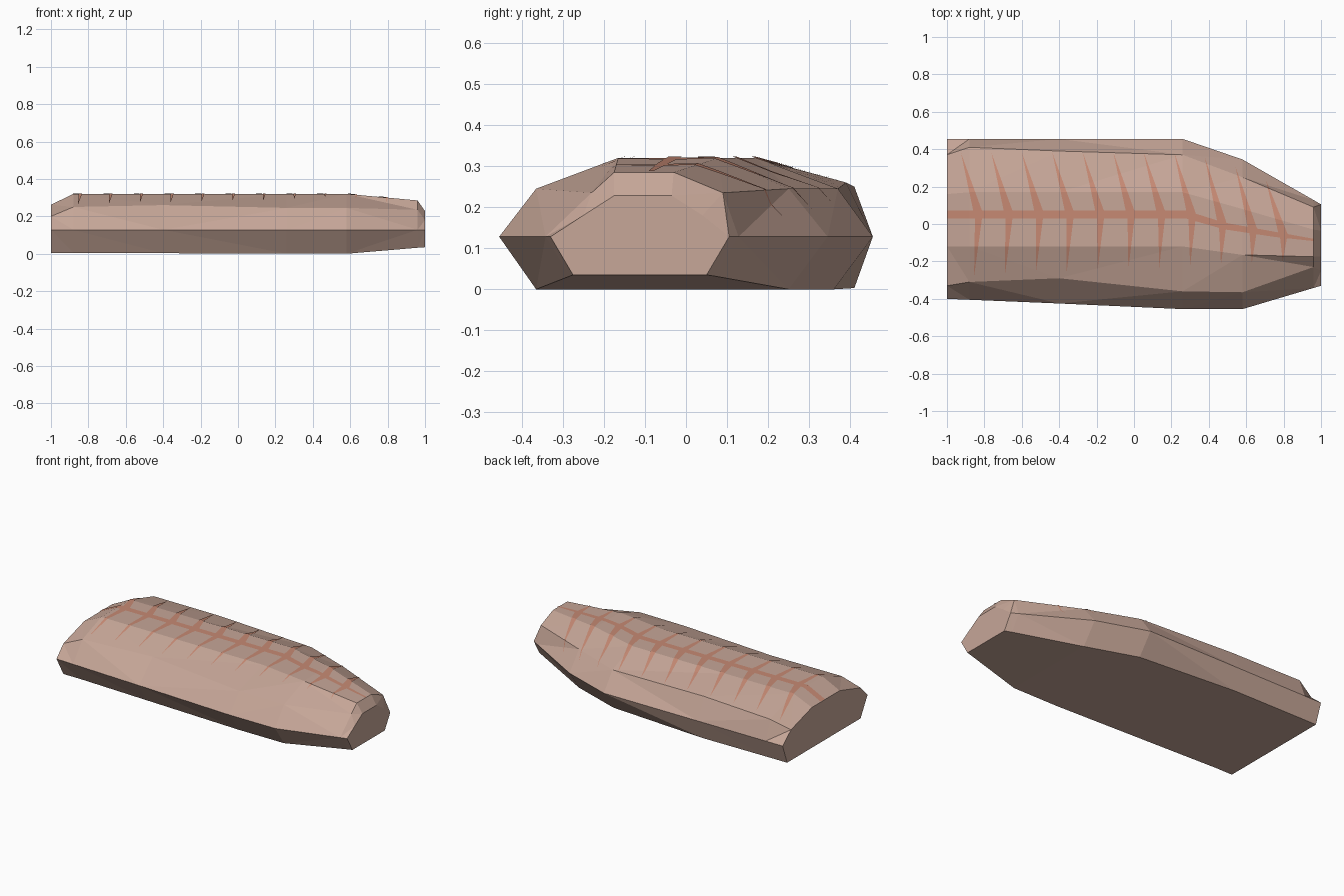
import bpy, bmesh
from mathutils import Vector

cube = bpy.data.objects.get("Cube")
if cube:
    bpy.data.objects.remove(cube)


def material(name, rgb):
    m = bpy.data.materials.new(name)
    m.use_nodes = True
    m.diffuse_color = (*rgb, 1)
    m.node_tree.nodes["Principled BSDF"].inputs["Base Color"].default_value = (*rgb, 1)
    return m


def finish(bm, name, mat):
    mesh = bpy.data.meshes.new(name)
    bm.to_mesh(mesh)
    bm.free()
    mesh.materials.append(mat)
    obj = bpy.data.objects.new(name, mesh)
    bpy.context.collection.objects.link(obj)
    return obj


flesh = material("pale pink flesh", (0.57, 0.385, 0.315))
grain = material("salmon grain", (0.57, 0.255, 0.175))

# Sections along the slab: x, front y (bottom, middle, shoulder, top),
# back y (top, shoulder, middle, bottom), heights (bottom, shoulder, top)
MID = 0.128
sections = [
    (-1.00, (-0.33, -0.40, -0.33, -0.12), (0.16, 0.37, 0.455, 0.41), (0.005, 0.20, 0.262)),
    (-0.88, (-0.33, -0.405, -0.31, -0.12), (0.17, 0.41, 0.455, 0.41), (0.005, 0.25, 0.32)),
    (-0.40, (-0.345, -0.425, -0.29, -0.12), (0.17, 0.39, 0.455, 0.41), (0.003, 0.26, 0.32)),
    (0.26, (-0.365, -0.455, -0.36, -0.12), (0.17, 0.37, 0.455, 0.36), (0.0, 0.245, 0.32)),
    (0.58, (-0.365, -0.455, -0.365, -0.165), (0.08, 0.25, 0.345, 0.25), (0.0, 0.245, 0.32)),
    (0.96, (-0.283, -0.342, -0.23, -0.175), (-0.03, 0.09, 0.128, 0.07), (0.032, 0.235, 0.285)),
    (1.00, (-0.275, -0.33, -0.25, -0.175), (-0.035, 0.04, 0.105, 0.05), (0.035, 0.18, 0.228)),
]

# Slab body lofted through the sections
body = bmesh.new()
rings = []
for x, front, back, (low, shoulder, top) in sections:
    heights = (low, MID, shoulder, top, top, shoulder, MID, low)
    rings.append([body.verts.new((x, y, z)) for y, z in zip(front + back, heights)])
for a, b in zip(rings, rings[1:]):
    for i in range(8):
        j = (i + 1) % 8
        body.faces.new((a[i], b[i], b[j], a[j]))
for ring in (rings[0], rings[-1]):
    body.faces.new(ring)
bmesh.ops.recalc_face_normals(body, faces=body.faces[:])
bmesh.ops.triangulate(body, faces=[f for f in body.faces if len(f.verts) == 4])

# Upper skin, from which the grain plates are cut
skin = body.copy()
skin.normal_update()
bmesh.ops.delete(skin, geom=[f for f in skin.faces if f.normal.z < 0.3], context='FACES')
skin_mesh = bpy.data.meshes.new("grain_lines")
stripes = bmesh.new()


def add_plate(outline):
    """Cut a convex outline (counter-clockwise in plan) out of the skin."""
    piece = skin.copy()
    for p, q in zip(outline, outline[1:] + outline[:1]):
        d = Vector((q[0] - p[0], q[1] - p[1], 0))
        bmesh.ops.bisect_plane(piece, geom=piece.verts[:] + piece.edges[:] + piece.faces[:],
                               plane_co=(p[0], p[1], 0), plane_no=(d.y, -d.x, 0),
                               clear_outer=True)
    bmesh.ops.translate(piece, verts=piece.verts[:], vec=(0, 0, 0.003))
    piece.to_mesh(skin_mesh)
    piece.free()
    stripes.from_mesh(skin_mesh)


# Central grain line, bending and thinning towards the tip
spine = [(-1.0, 0.05, 0.021), (0.28, 0.05, 0.021), (0.48, -0.01, 0.018),
         (0.75, -0.055, 0.014), (0.96, -0.085, 0.006)]
for (x0, y0, w0), (x1, y1, w1) in zip(spine, spine[1:]):
    add_plate([(x0, y0 - w0), (x1, y1 - w1), (x1, y1 + w1), (x0, y0 + w0)])


def spine_y(x):
    for (x0, y0, _), (x1, y1, _) in zip(spine, spine[1:]):
        if x <= x1:
            return y0 + (y1 - y0) * (x - x0) / (x1 - x0)
    return spine[-1][1]


# Tapering ribs on both sides of the central line
for i in range(11):
    x = -0.83 + 0.163 * i
    y = spine_y(x)
    fade = max(0, i - 7)
    back_end = 0.38 - 0.012 * fade - 0.012 * fade ** 2
    front_end = -0.28 + 0.008 * i
    add_plate([(x - 0.025, y), (x + 0.025, y), (x - 0.095, back_end)])
    add_plate([(x + 0.02, y), (x - 0.02, y), (x - 0.025 + 0.002 * i, front_end)])

skin.free()
bpy.data.meshes.remove(skin_mesh)
finish(body, "fillet_slab", flesh)
finish(stripes, "grain_lines", grain)
